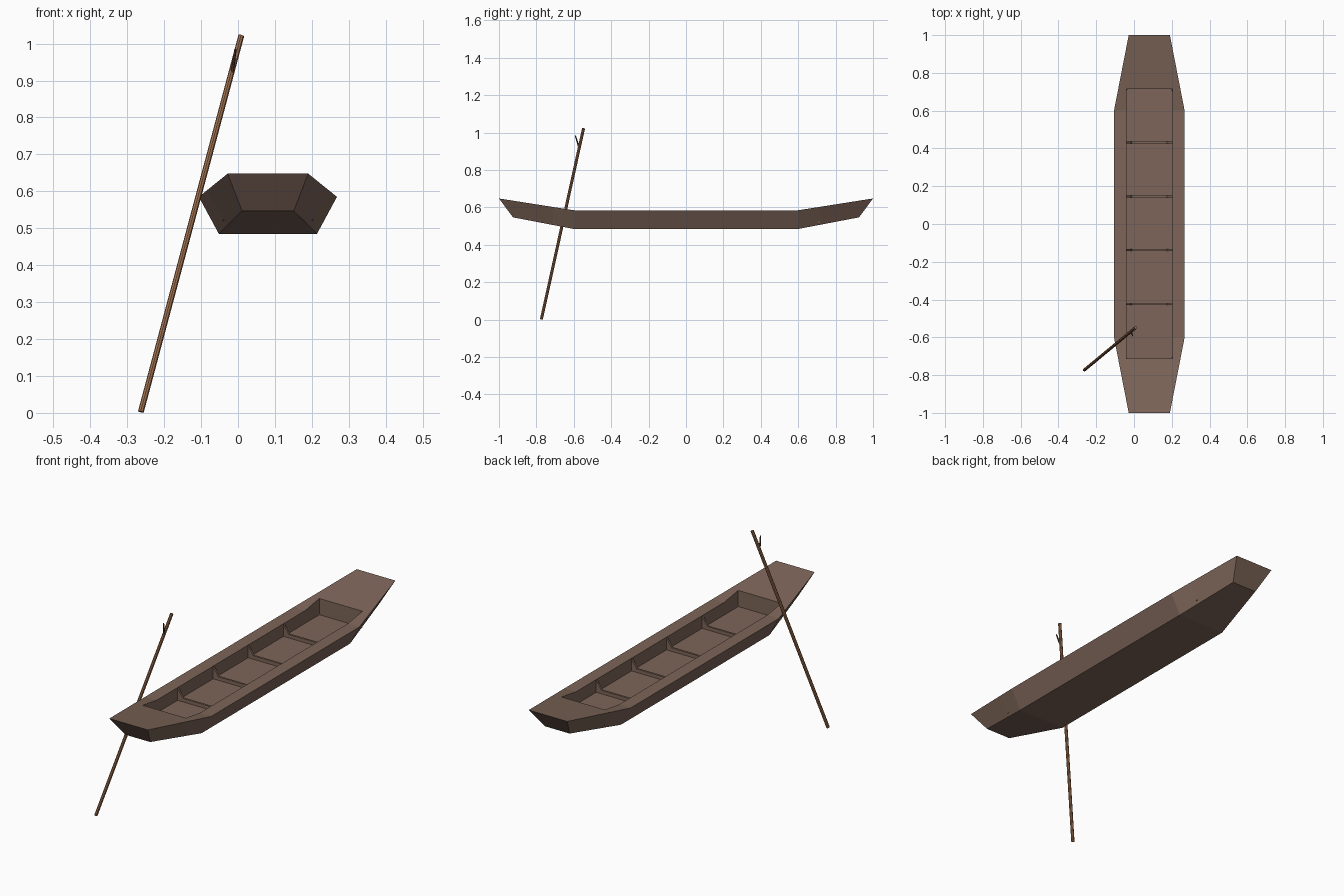
import bpy, bmesh
from mathutils import Vector

if "Cube" in bpy.data.objects:
    bpy.data.objects.remove(bpy.data.objects["Cube"])

CX = 0.081          # hull centre line
FLOOR = 0.52        # inside floor height
WELL = 0.122        # half width of the open well
Y0, Y1 = -0.712, 0.716


def material(name, rgb):
    m = bpy.data.materials.new(name)
    m.diffuse_color = (*rgb, 1)
    m.use_nodes = True
    m.node_tree.nodes["Principled BSDF"].inputs["Base Color"].default_value = m.diffuse_color
    return m


wood = material("dark hull wood", (0.205, 0.130, 0.098))
pole_wood = material("pole wood", (0.36, 0.165, 0.08))
twig_wood = material("dark twig wood", (0.09, 0.05, 0.03))


def finish(bm, name, mat):
    bmesh.ops.recalc_face_normals(bm, faces=bm.faces)
    me = bpy.data.meshes.new(name)
    bm.to_mesh(me)
    bm.free()
    me.materials.append(mat)
    ob = bpy.data.objects.new(name, me)
    bpy.context.collection.objects.link(ob)
    return ob


def taper(y, end, a, b):
    """Value a amidships, running linearly to b at the hull end."""
    t = max(0, (abs(y) - 0.6) / (end - 0.6))
    return a + (b - a) * t


def rim(y):
    return taper(y, 1, 0.187, 0.109), taper(y, 1, 0.585, 0.648)


# Hull: four-cornered sections skinned together, with an open well in the deck
bm = bmesh.new()
rows, wells = [], []
for y in (-1, Y0, -0.6, 0.6, Y1, 1):
    w, z = rim(y)
    yb = max(-0.925, min(0.925, y))
    wb, zb = taper(yb, 0.925, 0.133, 0.07), taper(yb, 0.925, 0.485, 0.547)
    rows.append([bm.verts.new((CX + x, yy, zz)) for x, yy, zz in
                 ((-w, y, z), (-wb, yb, zb), (wb, yb, zb), (w, y, z))])
    wells.append(None if abs(y) == 1 else
                 [bm.verts.new((CX + s * WELL, y, zz)) for s, zz in
                  ((-1, z), (-1, FLOOR), (1, FLOOR), (1, z))])
for i in range(5):
    a, b, p, q = rows[i], rows[i + 1], wells[i], wells[i + 1]
    for k in range(3):
        bm.faces.new((a[k], a[k + 1], b[k + 1], b[k]))
        if p and q:
            bm.faces.new((p[k], q[k], q[k + 1], p[k + 1]))
    if p and q:
        bm.faces.new((a[0], b[0], q[0], p[0]))
        bm.faces.new((a[3], p[3], q[3], b[3]))
    else:                       # solid end decks
        w, o, e = (q, b, a) if q else (p, a, b)
        bm.faces.new((e[0], e[3], o[3], w[3], w[0], o[0]))
        bm.faces.new(w)
bm.faces.new(rows[0])
bm.faces.new(rows[-1])
finish(bm, "hull", wood)

# Ribs: low U-shaped frames with slanted knees at each side
half = [(WELL, FLOOR - 0.004), (WELL, 0.58), (WELL - 0.03, FLOOR + 0.018)]
profile = half + [(-x, z) for x, z in reversed(half)]
for n, y in enumerate((-0.425, -0.137, 0.145, 0.431)):
    bm = bmesh.new()
    f = bm.faces.new([bm.verts.new((CX + x, y - 0.005, z)) for x, z in profile])
    ext = bmesh.ops.extrude_face_region(bm, geom=[f], use_keep_orig=True)
    bmesh.ops.translate(bm, vec=(0, 0.01, 0),
                        verts=[v for v in ext["geom"] if isinstance(v, bmesh.types.BMVert)])
    finish(bm, f"rib_{n + 1}", wood)


def rod(name, start, end, r1, r2, sides, mat):
    a, b = Vector(start), Vector(end)
    bm = bmesh.new()
    bmesh.ops.create_cone(bm, cap_ends=True, segments=sides, radius1=r1,
                          radius2=r2, depth=(b - a).length)
    ob = finish(bm, name, mat)
    ob.location = (a + b) / 2
    ob.rotation_euler = (b - a).to_track_quat("Z", "Y").to_euler()
    return ob


# Punting pole with a small forked twig near the top
rod("pole", (-0.263, -0.773, 0.003), (0.009, -0.548, 1.022), 0.008, 0.008, 8, pole_wood)
rod("pole_twig", (-0.016, -0.572, 0.92), (-0.007, -0.592, 0.985), 0.005, 0.003, 6, twig_wood)
